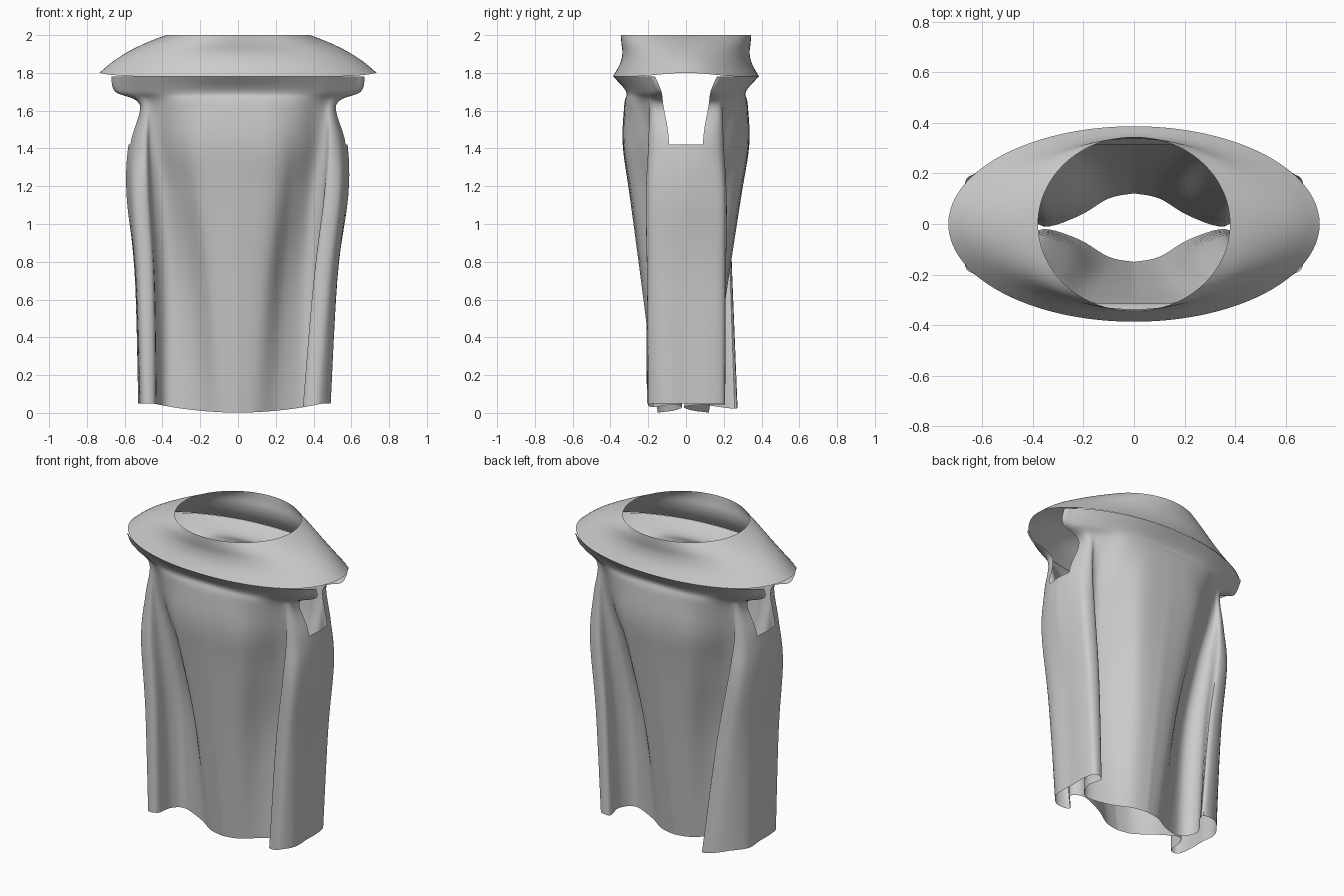
import bpy
import bmesh
import math

old = bpy.data.objects.get("Cube")
if old:
    bpy.data.objects.remove(old, do_unlink=True)

cloth_grey = bpy.data.materials.new("cloth_grey")
cloth_grey.use_nodes = True
cloth_grey.diffuse_color = (0.6, 0.6, 0.6, 1)
cloth_grey.node_tree.nodes["Principled BSDF"].inputs["Base Color"].default_value = (0.6, 0.6, 0.6, 1)


def spline(points, steps):
    """Catmull-Rom curve through points of any dimension."""
    result = []
    last = len(points) - 1
    for i in range(last):
        a, b, c, d = (points[min(max(j, 0), last)] for j in range(i - 1, i + 3))
        for s in range(steps):
            t = s / steps
            result.append([q + t / 2 * (r - p + t * (2 * p - 5 * q + 4 * r - w + t * (3 * (q - r) + w - p)))
                           for p, q, r, w in zip(a, b, c, d)])
    result.append(list(points[-1]))
    return result


def add_grid(bm, rows, keep=lambda i, j: True):
    """Skin a grid of positions, skipping cells that fail the keep rule."""
    verts = [[bm.verts.new(p) for p in row] for row in rows]
    for i in range(len(rows) - 1):
        for j in range(len(rows[0]) - 1):
            if keep(i, j):
                bm.faces.new((verts[i][j], verts[i][j + 1], verts[i + 1][j + 1], verts[i + 1][j]))


def finish(bm, name, angle):
    bmesh.ops.remove_doubles(bm, verts=bm.verts, dist=0.0005)
    loose = [v for v in bm.verts if not v.link_faces]
    bmesh.ops.delete(bm, geom=loose, context='VERTS')
    bmesh.ops.recalc_face_normals(bm, faces=bm.faces)
    mesh = bpy.data.meshes.new(name)
    bm.to_mesh(mesh)
    bm.free()
    mesh.materials.append(cloth_grey)
    obj = bpy.data.objects.new(name, mesh)
    bpy.context.collection.objects.link(obj)
    bpy.ops.object.select_all(action='DESELECT')
    obj.select_set(True)
    bpy.context.view_layer.objects.active = obj
    bpy.ops.object.shade_smooth_by_angle(angle=math.radians(angle))


# Shoulder collar: oval rings widening from the neck to the rim
bm = bmesh.new()
collar_rings = spline([(0.38, 0.345, 2), (0.48, 0.342, 1.957), (0.58, 0.337, 1.903),
                       (0.66, 0.35, 1.847), (0.735, 0.387, 1.78)], 4)
segments = 96
rows = []
for k, (rx, ry, z) in enumerate(collar_rings):
    lift = 0.02 * k / (len(collar_rings) - 1)
    row = []
    for s in range(segments + 1):
        a = math.tau * s / segments
        row.append((rx * math.cos(a), ry * math.sin(a), z + lift * math.cos(a) ** 8))
    rows.append(row)
add_grid(bm, rows)
finish(bm, "shoulder_collar", 60)

# Draped robe: quarter sections from the side middle to the front middle
sections = [
    (0.05, [(.52, 0), (.52, .12), (.5, .2), (.44, .19), (.42, .08), (.36, .02), (.22, .06), (.1, .13), (0, .15)]),
    (0.7, [(.54, 0), (.54, .12), (.52, .2), (.45, .2), (.43, .1), (.36, .045), (.245, .1), (.145, .208), (0, .235)]),
    (1.15, [(.59, 0), (.575, .12), (.55, .2), (.48, .21), (.45, .14), (.385, .115), (.29, .185), (.19, .275), (0, .297)]),
    (1.42, [(.58, 0), (.57, .09), (.54, .17), (.49, .2), (.46, .17), (.41, .175), (.325, .25), (.2, .32), (0, .335)]),
    (1.63, [(.53, 0), (.52, .12), (.51, .17), (.49, .19), (.46, .2), (.41, .23), (.31, .29), (.17, .32), (0, .327)]),
    (1.7, [(.65, 0), (.65, .13), (.61, .17), (.56, .2), (.5, .23), (.43, .26), (.29, .3), (.15, .315), (0, .317)]),
    (1.78, [(.7, 0), (.67, .163), (.63, .2), (.58, .236), (.52, .272), (.44, .308), (.3, .352), (.15, .378), (0, .385)]),
]
ACROSS, UP = 5, 6
ARM_ROW = 3 * UP

# Shifts (inward, outward) of the flap corner and flap edge at the hem
flap_shifts = {(1, -1): {2: (.045, 0), 3: (.065, -.02)},
               (-1, 1): {2: (.1, .05), 3: (.15, .07)}}


def quarter(sx, sy):
    """Rows of one quarter; opposite corners have a flap pulled over the pleat."""
    shifts = flap_shifts.get((sx, sy), {})
    levels = []
    for z, points in sections:
        drop = max(0, 1 - z / 1.4)
        path = []
        for i, (x, y) in enumerate(points):
            inward, outward = shifts.get(i, (0, 0))
            if sx > 0 and i < 4:
                inward += 0.035
            if sy > 0 and i > 4:
                outward -= 0.03
            path.append((x - inward * drop, y + outward * drop, z))
        levels.append(spline(path, ACROSS))
    columns = [spline(column, UP) for column in zip(*levels)]
    rows = []
    for row in zip(*columns):
        rows.append([(sx * x, sy * y, z - 0.05 * max(0, 1 - z / 1.4) * max(0, 1 - (x / 0.45) ** 2))
                     for x, y, z in row])
    return rows


# Arm openings are left out above the side flaps
bm = bmesh.new()
for sx in (-1, 1):
    for sy in (-1, 1):
        add_grid(bm, quarter(sx, sy), lambda i, j: i < ARM_ROW or j >= ACROSS)
finish(bm, "draped_robe", 50)
